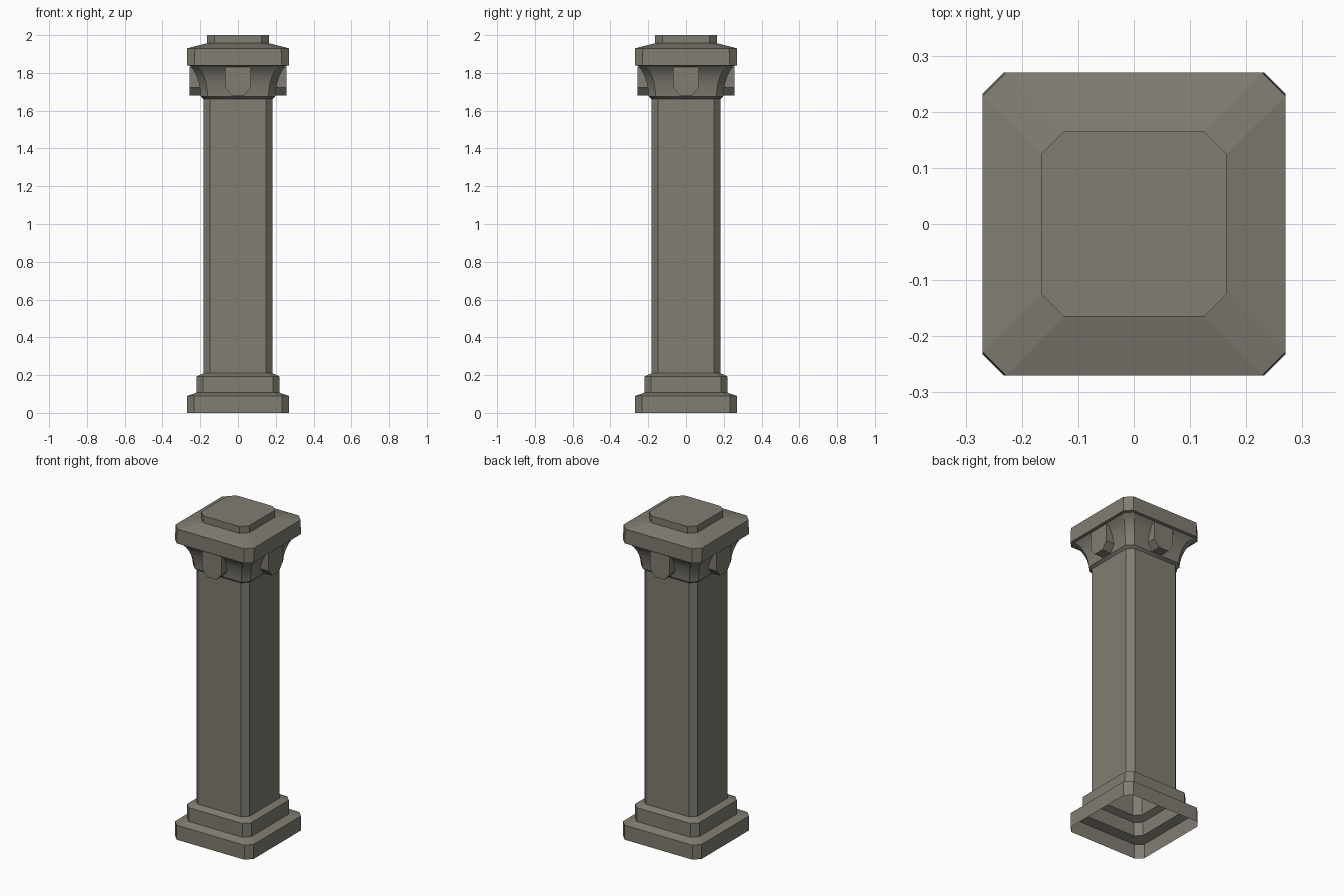
import bpy, bmesh, math
from mathutils import Matrix

if "Cube" in bpy.data.objects:
    bpy.data.objects.remove(bpy.data.objects["Cube"])

stone = bpy.data.materials.new("warm grey stone")
stone.diffuse_color = (0.215, 0.205, 0.168, 1)
stone.use_nodes = True
stone.node_tree.nodes["Principled BSDF"].inputs["Base Color"].default_value = stone.diffuse_color


def finish(name, bm):
    me = bpy.data.meshes.new(name)
    bm.to_mesh(me)
    bm.free()
    me.materials.append(stone)
    ob = bpy.data.objects.new(name, me)
    bpy.context.collection.objects.link(ob)
    return ob


def loft(name, profile, cap_top=False):
    """Stack of chamfered squares; profile rows are (half width, chamfer, z)."""
    bm = bmesh.new()
    rings = []
    for h, c, z in profile:
        k = h - c
        pts = [(h, -k), (h, k), (k, h), (-k, h), (-h, k), (-h, -k), (-k, -h), (k, -h)]
        rings.append([bm.verts.new((x, y, z)) for x, y in pts])
    for a, b in zip(rings, rings[1:]):
        for i in range(8):
            j = (i + 1) % 8
            bm.faces.new((a[i], a[j], b[j], b[i]))
    if cap_top:
        bm.faces.new(rings[-1])
    return finish(name, bm)


# stepped base, open underneath
loft("base", [(0.27, 0.038, 0), (0.27, 0.038, 0.09), (0.22, 0.036, 0.107),
              (0.22, 0.036, 0.193), (0.183, 0.035, 0.21)])

# plain shaft
loft("shaft", [(0.183, 0.035, 0.21), (0.183, 0.035, 1.662)])

# flared bell under the top slab
bell_top = (0.255, 0.04, 1.837)
bell = loft("capital_bell", [(0.183, 0.035, 1.662), (0.197, 0.037, 1.675), (0.2, 0.037, 1.71),
                             (0.208, 0.038, 1.75), (0.22, 0.038, 1.785),
                             (0.235, 0.039, 1.815), bell_top])

# top slab with sloped roof and small block
loft("capital_slab", [bell_top, (0.27, 0.038, 1.84), (0.27, 0.042, 1.93), (0.165, 0.04, 1.957),
                      (0.165, 0.04, 2.0)], cap_top=True)

# one pointed-down bracket in the middle of each side
outline = [(-0.068, 1.832), (-0.068, 1.722), (-0.033, 1.68),
           (0.033, 1.68), (0.068, 1.722), (0.068, 1.832)]
for n, side in enumerate(("front", "right", "back", "left")):
    bm = bmesh.new()
    face = bm.faces.new([bm.verts.new((x, -0.258, z)) for x, z in outline])
    ext = bmesh.ops.extrude_face_region(bm, geom=[face], use_keep_orig=True)
    new = [g for g in ext["geom"] if isinstance(g, bmesh.types.BMVert)]
    bmesh.ops.translate(bm, verts=new, vec=(0, 0.07, 0))
    bmesh.ops.recalc_face_normals(bm, faces=bm.faces)
    bmesh.ops.rotate(bm, verts=bm.verts, cent=(0, 0, 0),
                     matrix=Matrix.Rotation(n * math.pi / 2, 3, 'Z'))
    finish(side + "_bracket", bm)

# soften the curve of the bell only
bpy.context.view_layer.objects.active = bell
bell.select_set(True)
bpy.ops.object.shade_smooth_by_angle(angle=math.radians(30))
